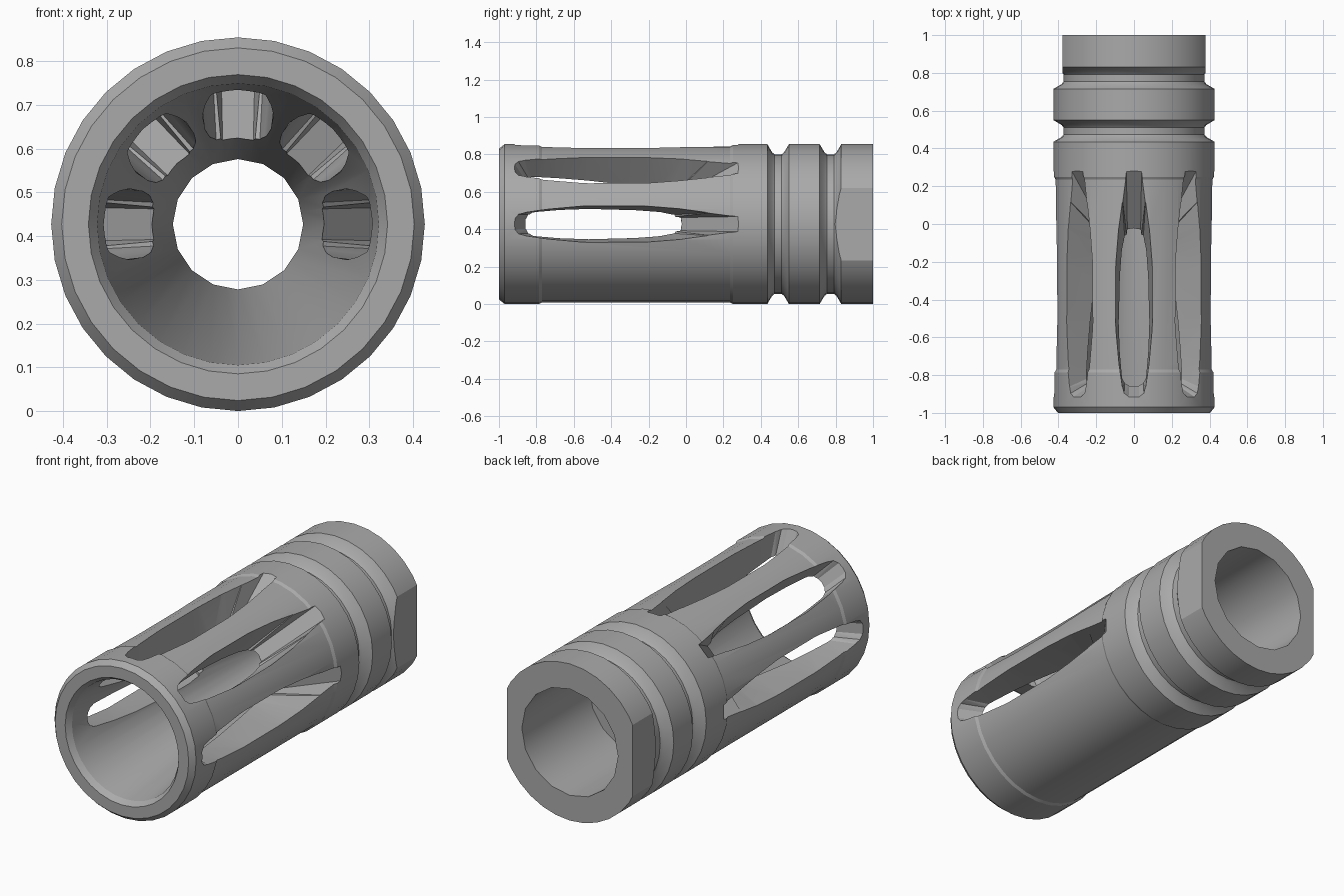
import bpy, bmesh, math

cube = bpy.data.objects.get("Cube")
if cube:
    bpy.data.objects.remove(cube, do_unlink=True)

R = 0.427          # outer radius, also the height of the axis
SEGS = 32

steel = bpy.data.materials.new("grey_steel")
steel.use_nodes = True
colour = (0.4, 0.4, 0.4, 1)
steel.diffuse_color = colour
steel.node_tree.nodes["Principled BSDF"].inputs["Base Color"].default_value = colour


def make_object(name, bm):
    bmesh.ops.recalc_face_normals(bm, faces=bm.faces)
    mesh = bpy.data.meshes.new(name)
    bm.to_mesh(mesh)
    bm.free()
    mesh.materials.append(steel)
    ob = bpy.data.objects.new(name, mesh)
    bpy.context.collection.objects.link(ob)
    return ob


def skin(bm, rings, closed):
    """Join consecutive rings of vertices with quads."""
    pairs = list(zip(rings, rings[1:]))
    if closed:
        pairs.append((rings[-1], rings[0]))
    for a, b in pairs:
        n = len(a)
        for i in range(n):
            j = (i + 1) % n
            bm.faces.new((a[i], a[j], b[j], b[i]))


def lathe(name, profile):
    """Turn a closed (y, radius, coarse) profile about the long axis."""
    bm = bmesh.new()
    rings = []
    for y, r, coarse in profile:
        ring = []
        for i in range(SEGS):
            a = 2 * math.pi * i / SEGS
            # coarse rings read as a polygon with half the sides
            k = r * math.cos(2 * math.pi / SEGS) if coarse and i % 2 else r
            ring.append(bm.verts.new((k * math.cos(a), y, R + k * math.sin(a))))
        rings.append(ring)
    skin(bm, rings, True)
    return make_object(name, bm)


def groove(y0, y1):
    """Flared walls and a softly rounded floor."""
    w = y1 - y0
    return [(y0, R), (y0 + 0.22 * w, 0.384), (y0 + 0.34 * w, 0.373),
            (y1 - 0.34 * w, 0.373), (y1 - 0.22 * w, 0.384), (y1, R)]


# Turned body: outer skin front to back, then the bores back to front
outer = [(-1, 0.403), (-0.97, R), (-0.785, R), (-0.77, 0.419), (0.235, 0.419), (0.25, R)]
outer += groove(0.435, 0.55) + groove(0.715, 0.83) + [(1, R)]
bore = [(1, 0.29, True), (0.42, 0.29, True), (0.42, 0.149, True), (0.34, 0.149, True),
        (-0.97, 0.322, False), (-1, 0.342, False)]
body = lathe("muzzle_body", [(y, r, False) for y, r in outer] + bore)


def slot_cutter(angle):
    """Boat shaped slot with a ramp at the back end."""
    # y and half width at the outer skin, then at the cone wall
    stations = [(0.27, 0.04, -0.03, 0.035), (0.12, 0.062, -0.06, 0.05),
                (-0.02, 0.082, -0.13, 0.064), (-0.22, 0.098, -0.28, 0.076),
                (-0.52, 0.099, -0.52, 0.082), (-0.72, 0.082, -0.7, 0.074),
                (-0.86, 0.062, -0.82, 0.062), (-0.895, 0.052, -0.843, 0.05),
                (-0.912, 0.028, -0.855, 0.026)]
    ca, sa = math.cos(angle), math.sin(angle)
    bm = bmesh.new()
    rings = []
    for yo, wo, yi, wi in stations:
        ri = 0.191 - 0.132 * (yi + 0.03)
        ends = []
        for t in (-0.25, 1.25):          # run past both skins
            ends.append((yo + (yi - yo) * t, wo + (wi - wo) * t, 0.418 + (ri - 0.418) * t))
        (y0, w0, r0), (y1, w1, r1) = ends
        corners = [(y0, -w0, r0), (y0, w0, r0), (y1, w1, r1), (y1, -w1, r1)]
        rings.append([bm.verts.new((r * ca - w * sa, y, R + r * sa + w * ca))
                      for y, w, r in corners])
    skin(bm, rings, False)
    bm.faces.new(rings[0])
    bm.faces.new(rings[-1])
    bmesh.ops.triangulate(bm, faces=bm.faces)
    return make_object("slot_cutter", bm)


def flat_cutter(side):
    """Block that planes a wrench flat on one side of the rear collar."""
    bm = bmesh.new()
    bmesh.ops.create_cube(bm, size=1)
    for v in bm.verts:
        v.co = (side * 0.478 + v.co.x * 0.2, 0.93 + v.co.y * 0.3, R + v.co.z)
    return make_object("wrench_flat_cutter", bm)


# Five slots around the upper half, and two wrench flats
cutters = [slot_cutter(math.radians(45 * i)) for i in range(5)]
cutters += [flat_cutter(s) for s in (-1, 1)]
for cutter in cutters:
    mod = body.modifiers.new("cut", 'BOOLEAN')
    mod.operation = 'DIFFERENCE'
    mod.solver = 'EXACT'
    mod.object = cutter

bpy.ops.object.select_all(action='DESELECT')
bpy.context.view_layer.objects.active = body
body.select_set(True)
for mod in list(body.modifiers):
    bpy.ops.object.modifier_apply(modifier=mod.name)
for cutter in cutters:
    bpy.data.objects.remove(cutter, do_unlink=True)
bpy.ops.object.shade_smooth_by_angle(angle=math.radians(25))
